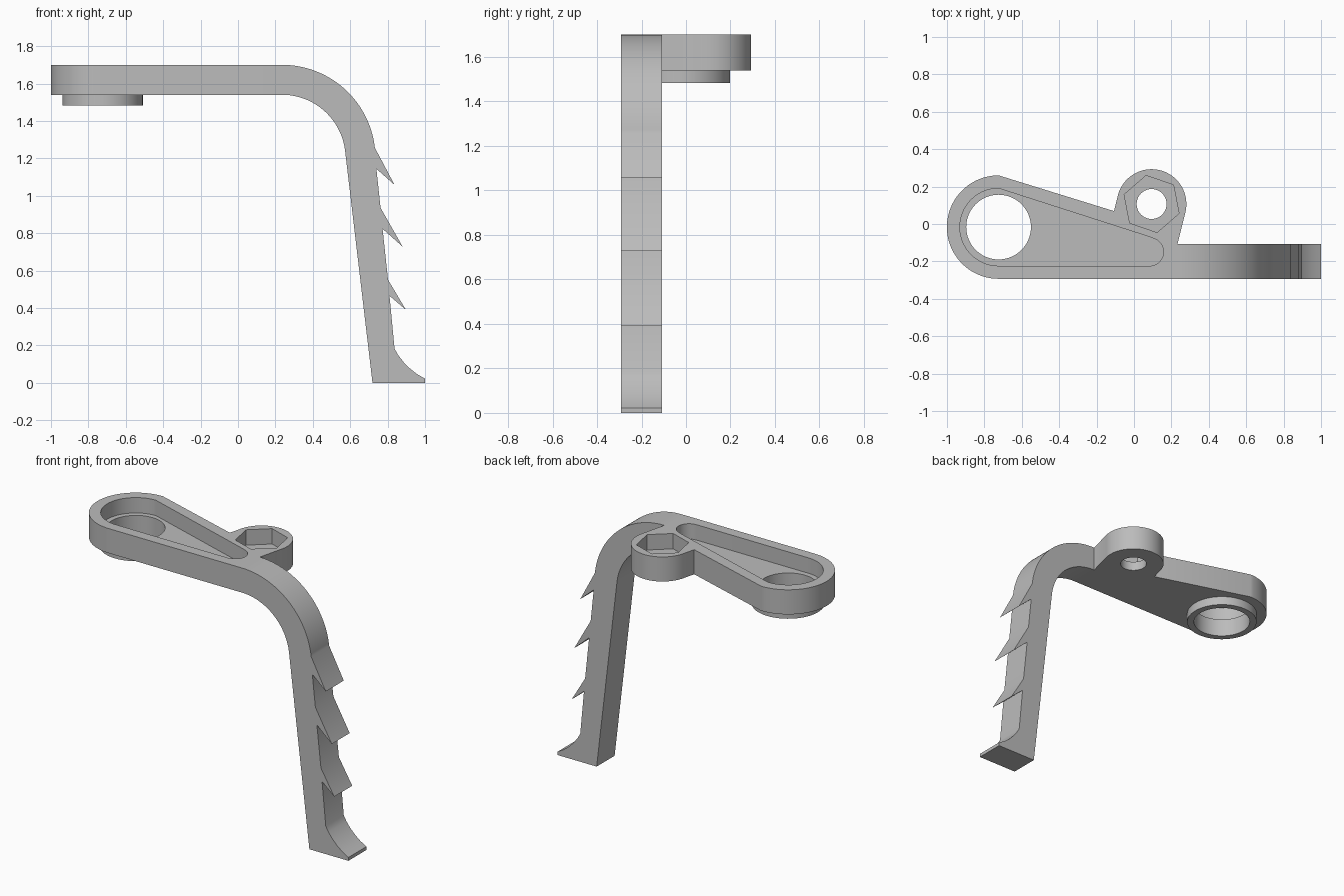
import bpy, bmesh
from math import radians, cos, sin
from mathutils import Matrix

if "Cube" in bpy.data.objects:
    bpy.data.objects.remove(bpy.data.objects["Cube"], do_unlink=True)

GREY = (0.5, 0.5, 0.5, 1)
mat = bpy.data.materials.new("plain grey")
mat.use_nodes = True
mat.diffuse_color = GREY
mat.node_tree.nodes["Principled BSDF"].inputs["Base Color"].default_value = GREY

TOP, BOTTOM, FLOOR = 1.70, 1.54, 1.60
FRONT, ARM_BACK = -0.293, -0.108
ARM_START = 0.232
RING = (-0.724, -0.0165)     # centre of the large hole
LUG = (0.094, 0.107)         # centre of the nut lug


def arc(centre, r, start, end, steps=32):
    """Points along an arc, angles in degrees."""
    angles = [radians(start + (end - start) * i / steps) for i in range(steps + 1)]
    return [(centre[0] + r * cos(a), centre[1] + r * sin(a)) for a in angles]


def circle(centre, r, sides=64, turn=0):
    return arc(centre, r, turn, turn + 360, sides)[:-1]


def prism(name, outline, low, high, upright=False):
    """Extrude an outline along z, or along y when upright."""
    bm = bmesh.new()
    face = bm.faces.new([bm.verts.new((u, v, low)) for u, v in outline])
    new = bmesh.ops.extrude_face_region(bm, geom=[face])["geom"]
    bmesh.ops.translate(bm, vec=(0, 0, high - low),
                        verts=[g for g in new if isinstance(g, bmesh.types.BMVert)])
    if upright:
        bm.transform(Matrix(((1, 0, 0, 0), (0, 0, 1, 0), (0, 1, 0, 0), (0, 0, 0, 1))))
    bmesh.ops.recalc_face_normals(bm, faces=bm.faces)
    mesh = bpy.data.meshes.new(name)
    bm.to_mesh(mesh)
    bm.free()
    mesh.materials.append(mat)
    obj = bpy.data.objects.new(name, mesh)
    bpy.context.collection.objects.link(obj)
    return obj


def select(obj):
    bpy.ops.object.select_all(action='DESELECT')
    obj.select_set(True)
    bpy.context.view_layer.objects.active = obj


def combine(obj, other, operation):
    """Apply a boolean and discard the helper."""
    mod = obj.modifiers.new("combine", 'BOOLEAN')
    mod.operation, mod.solver, mod.object = operation, 'EXACT', other
    select(obj)
    bpy.ops.object.modifier_apply(modifier=mod.name)
    bpy.data.objects.remove(other, do_unlink=True)


# Plate: rounded end, sloping back edge and the nut lug
outline = arc(RING, 0.2765, 270, 90, 40)
outline += [(-0.107, 0.069)]
outline += arc(LUG, 0.186, 165, -14, 40)
outline += [(ARM_START, ARM_BACK), (ARM_START, FRONT)]
plate = prism("mounting_plate", outline, BOTTOM, TOP)

# Collar below the large hole
combine(plate, prism("collar", circle(RING, 0.215), 1.483, BOTTOM + 0.02), 'UNION')

# Tapered pocket in the top
pocket = arc(RING, 0.207, 270, 90, 40)
pocket += [(0.09, -0.071)] + arc((0.083, -0.149), 0.075, 62, -90, 16)
combine(plate, prism("pocket", pocket, FLOOR, TOP + 0.1), 'DIFFERENCE')

# Large hole, bolt hole and hexagonal nut recess
combine(plate, prism("large_hole", circle(RING, 0.173), 1.4, 1.8), 'DIFFERENCE')
combine(plate, prism("nut_recess", circle(LUG, 0.155, 6, 41), FLOOR, TOP + 0.1), 'DIFFERENCE')
combine(plate, prism("bolt_hole", circle(LUG, 0.08, 40), 1.4, 1.8), 'DIFFERENCE')

# Bent arm with barbs and a flared foot
BEND = (0.235, 1.20)
profile = [(ARM_START, BOTTOM), (ARM_START, TOP)] + arc(BEND, 0.5, 90, 6.5, 40)
barbs = [((0.837, 1.058), (0.74, 1.144), (0.762, 0.936)),
         ((0.88, 0.728), (0.773, 0.823), (0.802, 0.551)),
         ((0.898, 0.39), (0.81, 0.465), (0.837, 0.182))]
for tip, notch, root in barbs:
    profile += [tip, notch, root]
profile += [(0.857, 0.147), (0.885, 0.111), (0.92, 0.076), (0.958, 0.046)]
profile += [(1, 0.022), (1, 0), (0.719, 0)]
profile += arc(BEND, 0.34, 6.5, 90, 40)
arm = prism("barbed_arm", profile, FRONT, ARM_BACK, upright=True)

for part in (plate, arm):
    select(part)
    bpy.ops.object.shade_smooth_by_angle(angle=radians(25))
